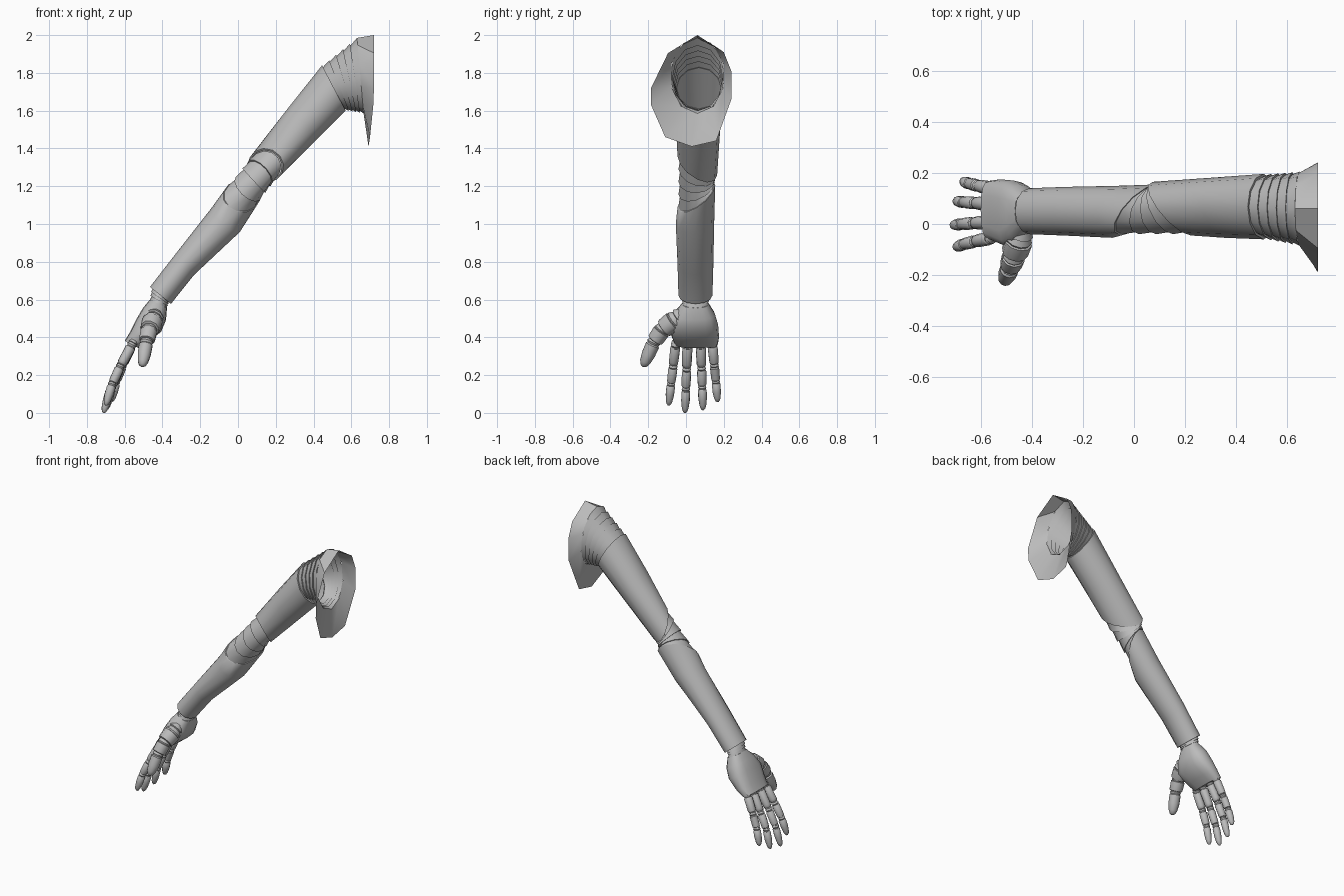
import bpy, bmesh, math
from mathutils import Vector

if "Cube" in bpy.data.objects:
    bpy.data.objects.remove(bpy.data.objects["Cube"])

grey = bpy.data.materials.new("plain grey")
grey.use_nodes = True
grey.diffuse_color = (0.5, 0.5, 0.5, 1)
grey.node_tree.nodes["Principled BSDF"].inputs["Base Color"].default_value = (0.5, 0.5, 0.5, 1)


def oval(centre, u, v, sides=12, power=1.0):
    """Ring of points around centre, spanned by the half axes u and v."""
    def soft(t):
        return math.copysign(abs(t) ** power, t)
    angles = [2 * math.pi * i / sides for i in range(sides)]
    return [centre + u * soft(math.cos(a)) + v * soft(math.sin(a)) for a in angles]


def section(top, bottom, y, half, skew=(0, 0), sides=12, power=1.0):
    """Limb section between two (x, z) edge points; skew slides its front side."""
    p, q = Vector((top[0], y, top[1])), Vector((bottom[0], y, bottom[1]))
    return oval((p + q) / 2, (p - q) / 2, Vector((-skew[0], half, -skew[1])), sides, power)


def scaled(ring, s):
    c = sum(ring, Vector()) / len(ring)
    return [c + (p - c) * s for p in ring]


def pleats(a, b, count, wide=1.0, narrow=0.92):
    """Stepped overlapping bands running from ring a to ring b."""
    rings = []
    for i in range(count):
        for t, s in ((i / count, narrow), ((i + 1) / count, wide)):
            rings.append(scaled([p.lerp(q, t) for p, q in zip(a, b)], s))
    return rings


def tube(start, end, profile, radius, sides=10):
    """Turned shape along start-end; profile is (position, radius factor)."""
    quat = (end - start).to_track_quat('Z', 'Y')
    u, v = quat @ Vector((radius, 0, 0)), quat @ Vector((0, radius, 0))
    return [oval(start.lerp(end, t), u * r, v * r, sides) for t, r in profile]


def build(name, lofts, capped=False):
    bm = bmesh.new()
    for rings in lofts:
        rows = [[bm.verts.new(p) for p in ring] for ring in rings]
        n = len(rows[0])
        for a, b in zip(rows, rows[1:]):
            for i in range(n):
                j = (i + 1) % n
                bm.faces.new((a[i], a[j], b[j], b[i]))
        if capped:
            bm.faces.new(rows[0])
            bm.faces.new(rows[-1])
    bmesh.ops.recalc_face_normals(bm, faces=bm.faces)
    mesh = bpy.data.meshes.new(name)
    bm.to_mesh(mesh)
    bm.free()
    mesh.materials.append(grey)
    obj = bpy.data.objects.new(name, mesh)
    bpy.context.collection.objects.link(obj)
    bpy.ops.object.select_all(action='DESELECT')
    obj.select_set(True)
    bpy.context.view_layer.objects.active = obj
    bpy.ops.object.shade_smooth_by_angle(angle=math.radians(40))
    return obj


# Upper arm sleeve, with lips turned in at both ends
shoulder_rim = section((.445, 1.84), (.57, 1.6), .068, .128)
upper_mid = section((.27, 1.62), (.4, 1.43), .064, .118, (.02, .01))
elbow_top = section((.09, 1.385), (.205, 1.235), .06, .105, (.075, .05))
build("upper_arm", [[scaled(shoulder_rim, .9), shoulder_rim, upper_mid,
                     elbow_top, scaled(elbow_top, .9)]])

# Forearm sleeve
elbow_low = section((-.05, 1.21), (.09, 1.085), .055, .1, (-.07, -.06))
fore_mid = section((-.14, 1.085), (.01, .958), .048, .102, (-.02, -.02))
fore_low = section((-.32, .855), (-.233, .73), .05, .095)
wrist_rim = section((-.466, .667), (-.355, .577), .05, .09)
build("forearm", [[scaled(elbow_low, .9), elbow_low, fore_mid, fore_low,
                   wrist_rim, scaled(wrist_rim, .85)]])

# Pleated joints
flange_root = section((.63, 1.985), (.665, 1.585), .06, .145)
build("shoulder_bands", [pleats(scaled(shoulder_rim, .98), flange_root, 5, 1.0, .94)])
build("elbow_bands", [pleats(scaled(elbow_top, .95), scaled(elbow_low, .95), 4, 1.0, .9)])
hand_top = section((-.466, .6), (-.376, .556), .05, .07)
build("wrist_bands", [pleats(scaled(wrist_rim, .86), hand_top, 3, 1.0, .88)])

# Open shoulder flange, drooping at the bottom
rim = [(.06, 2), (.2, 1.91), (.24, 1.81), (.24, 1.66), (.16, 1.44),
       (.03, 1.41), (-.11, 1.46), (-.185, 1.63), (-.185, 1.72), (-.095, 1.905)]
outer = [Vector((.72 - .25 * max(0, 1.75 - z) ** 2, y, z)) for y, z in rim]
inner = section((.63, 1.985), (.665, 1.585), .06, .145, sides=10)
build("shoulder_flange", [[inner, outer]])

# Palm
palm = [((-.466, .6), (-.376, .556), .05, .068),
        ((-.503, .556), (-.381, .492), .045, .108),
        ((-.534, .503), (-.407, .429), .038, .132),
        ((-.571, .429), (-.476, .376), .05, .125),
        ((-.6, .381), (-.529, .344), .055, .114)]
build("palm", [[section(*s, sides=16, power=.75) for s in palm]], capped=True)

# Shared digit profiles
BONE = [(.08, .8), (.14, 1), (.75, .95), (.86, .9), (.9, .7)]
TIP = [(.06, .75), (.12, .98), (.5, .95), (.8, .75), (.94, .5), (1, .2)]
JOINT = [(0, .65), (.25, .9), (.3, .75), (.5, .95), (.7, .75), (.75, .9), (1, .65)]


def digit(name, points, radii):
    lofts = []
    for i, r in enumerate(radii):
        a, b = points[i], points[i + 1]
        lofts.append(tube(a, b, TIP if i == len(radii) - 1 else BONE, r))
        step = (b - a).normalized() * r
        lofts.append(tube(a - step, a + step, JOINT, r))
    build(name, lofts, capped=True)


# Four fingers: y at knuckle, y at tip, x and z at tip
fingers = {"index": (-.055, -.092, -.7, .04), "middle": (.008, -.005, -.712, .0),
           "ring": (.078, .09, -.7, .015), "little": (.14, .168, -.672, .058)}
for name, (y0, y1, x1, z1) in fingers.items():
    points = [Vector((-.562 + (x1 + .562) * bend, y0 + (y1 - y0) * t, .36 + (z1 - .36) * t))
              for t, bend in ((0, 0), (.36, .45), (.65, .76), (1, 1))]
    digit(name + "_finger", points, (.027, .025, .024))

# Thumb
thumb = [Vector(p) for p in ((-.45, -.06, .49), (-.47, -.125, .44),
                             (-.485, -.17, .375), (-.508, -.228, .245))]
digit("thumb", thumb, (.056, .046, .038))
